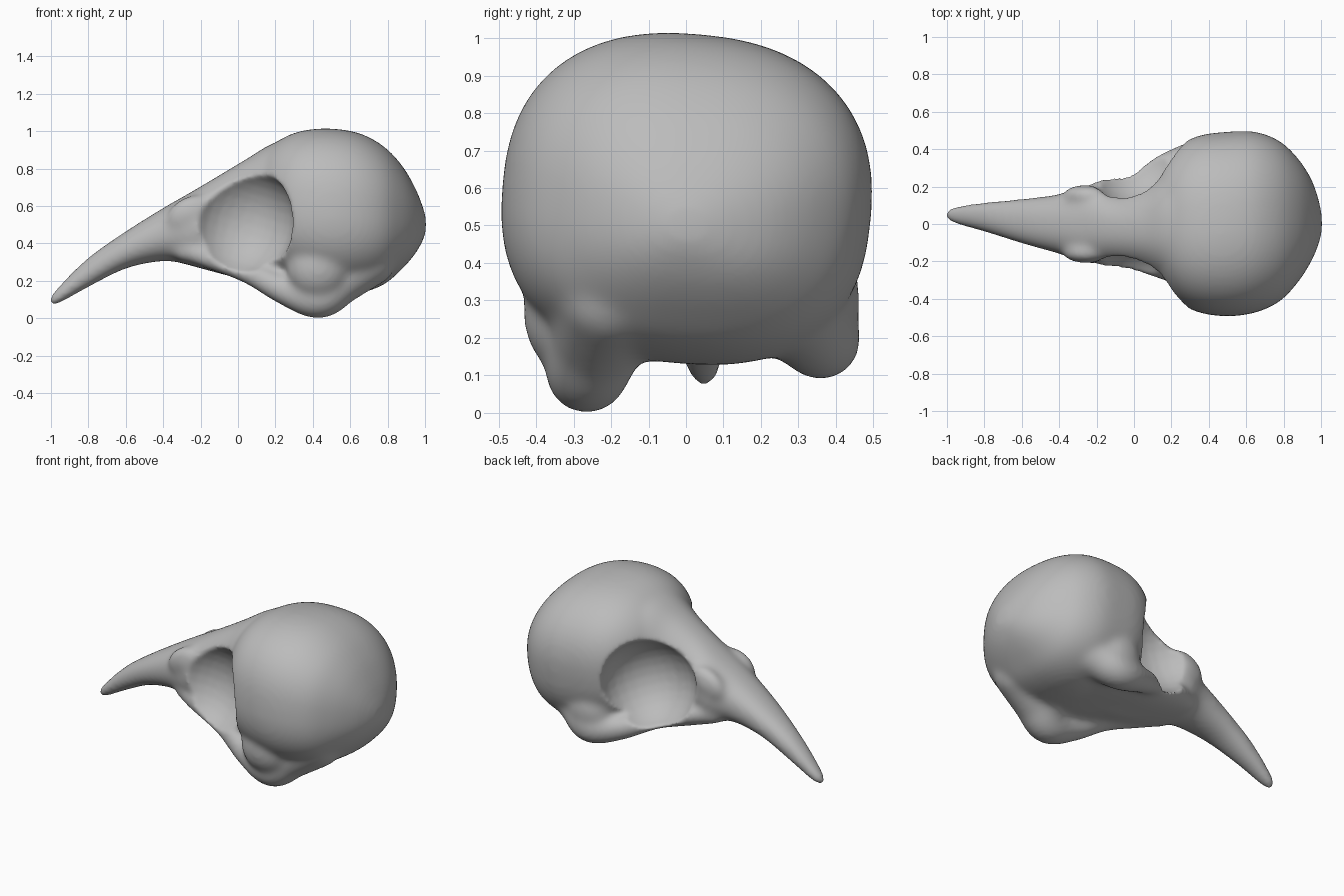
import bpy, bmesh, math
from mathutils import Matrix

if "Cube" in bpy.data.objects:
    bpy.data.objects.remove(bpy.data.objects["Cube"], do_unlink=True)

bone = bpy.data.materials.new("bone grey")
bone.use_nodes = True
bone.diffuse_color = (0.5, 0.5, 0.5, 1)
bone.node_tree.nodes["Principled BSDF"].inputs["Base Color"].default_value = (0.5, 0.5, 0.5, 1)


def smooth_path(points, steps=4):
    """Catmull-Rom spline through points of any dimension."""
    pts = [points[0]] + list(points) + [points[-1]]
    out = []
    for p, q, r, s in zip(pts, pts[1:], pts[2:], pts[3:]):
        for k in range(steps):
            t = k / steps
            out.append([(2 * b + (c - a) * t + (2 * a - 5 * b + 4 * c - d) * t * t
                         + (3 * b - a - 3 * c + d) * t ** 3) / 2 for a, b, c, d in zip(p, q, r, s)])
    return out + [list(points[-1])]


def loft(bm, sections, upper, lower, roll=0, sides=48):
    """Skin superellipse sections given as x, top, bottom, half width, y centre."""
    rings = []
    for x, top, low, half, yc in smooth_path(sections):
        ring = []
        for i in range(sides):
            a = math.tau * i / sides
            c, s = math.cos(a), math.sin(a)
            power = 2 / (upper if s > 0 else lower)
            rise = (top - low) / 2 * math.copysign(abs(s) ** power, s)
            out = half * math.copysign(abs(c) ** power, c)
            ring.append(bm.verts.new((x, yc + out + roll * rise, (top + low) / 2 + rise - roll * out)))
        rings.append(ring)
    for a, b in zip(rings, rings[1:]):
        for i in range(sides):
            j = (i + 1) % sides
            bm.faces.new((a[i], a[j], b[j], b[i]))
    bm.faces.new(rings[0][::-1])
    bm.faces.new(rings[-1])


def blob(bm, centre, radii, tilt=0):
    m = Matrix.Translation(centre) @ Matrix.Rotation(tilt, 4, 'Y') @ Matrix.Diagonal((*radii, 1))
    bmesh.ops.create_uvsphere(bm, u_segments=28, v_segments=16, radius=1, matrix=m)


def bar(bm, points):
    """Row of overlapping balls along a path of x, y, z, radius."""
    for x, y, z, r in smooth_path(points, 9):
        blob(bm, (x, y, z), (r, r, r))


def finish(bm, name):
    bmesh.ops.recalc_face_normals(bm, faces=bm.faces)
    mesh = bpy.data.meshes.new(name)
    bm.to_mesh(mesh)
    bm.free()
    ob = bpy.data.objects.new(name, mesh)
    bpy.context.collection.objects.link(ob)
    return ob


bm = bmesh.new()
# beak, brow and septum
loft(bm, [(-1.01, .11, .06, .027, .05), (-.95, .18, .08, .05, .047), (-.8, .325, .165, .08, .037),
          (-.6, .465, .265, .12, .015), (-.4, .59, .305, .16, .0), (-.26, .67, .285, .205, .0),
          (-.1, .765, .24, .2, -.02), (.05, .855, .2, .24, -.02), (.2, .94, .17, .34, 0),
          (.4, .97, .15, .38, 0)], 2.3, 2.1)
# palate plate
loft(bm, [(-.32, .4, .3, .17, 0), (0, .33, .215, .24, .02), (.25, .28, .165, .31, .04),
          (.45, .3, .14, .32, .04), (.6, .34, .17, .28, 0)], 2.6, 2.6)
# braincase, rolled slightly to one side
loft(bm, [(.06, .74, .45, .12, 0), (.13, .87, .32, .29, 0), (.23, .955, .22, .41, 0), (.35, 1.0, .165, .47, 0),
          (.5, 1.01, .135, .49, 0), (.65, .985, .14, .48, .01), (.78, .915, .185, .425, .015),
          (.88, .81, .27, .325, .02), (.95, .69, .35, .215, .02), (.99, .59, .42, .11, .01),
          (1.005, .54, .46, .04, 0)], 2.35, 2.5, .09)
# cheek bars running into the jaw knobs, then up into the back of the braincase
bar(bm, [(-.33, -.1, .375, .05), (-.2, -.155, .34, .06), (.05, -.2, .25, .065), (.25, -.25, .15, .08),
         (.43, -.265, .108, .11), (.55, -.235, .205, .13), (.7, -.2, .32, .15)])
bar(bm, [(-.33, .1, .375, .05), (-.2, .165, .355, .06), (.02, .235, .3, .065), (.22, .33, .22, .075),
         (.41, .36, .195, .107), (.53, .3, .27, .13), (.68, .22, .35, .15)])
# cheeks blending the knobs into the braincase
blob(bm, (.43, -.31, .27), (.17, .125, .17))
blob(bm, (.43, .345, .3), (.16, .12, .16))
# brow corners in front of the sockets
for side in (-1, 1):
    blob(bm, (-.26, side * .155, .56), (.13, .055, .09), -.5)
skull = finish(bm, "skull")

# eye socket cutters
cut = bmesh.new()
blob(cut, (.02, -.36, .515), (.285, .26, .295), .3)
blob(cut, (.02, .36, .53), (.285, .285, .285), .3)
sockets = finish(cut, "eye_socket_cutter")
sockets.hide_render = True


def fuse():
    m = skull.modifiers.new("fuse", 'REMESH')
    m.mode = 'VOXEL'
    m.voxel_size = .013


def soften(times):
    m = skull.modifiers.new("soften", 'SMOOTH')
    m.factor = .5
    m.iterations = times


# fuse the parts, hollow the sockets and soften the rims
fuse()
soften(24)
m = skull.modifiers.new("sockets", 'BOOLEAN')
m.operation = 'DIFFERENCE'
m.object = sockets
fuse()
soften(8)

bpy.context.view_layer.update()
result = bpy.data.meshes.new_from_object(skull.evaluated_get(bpy.context.evaluated_depsgraph_get()))
skull.modifiers.clear()
skull.data = result
bpy.data.objects.remove(sockets, do_unlink=True)
result.materials.clear()
result.materials.append(bone)
bpy.context.view_layer.objects.active = skull
skull.select_set(True)
bpy.ops.object.shade_smooth()
